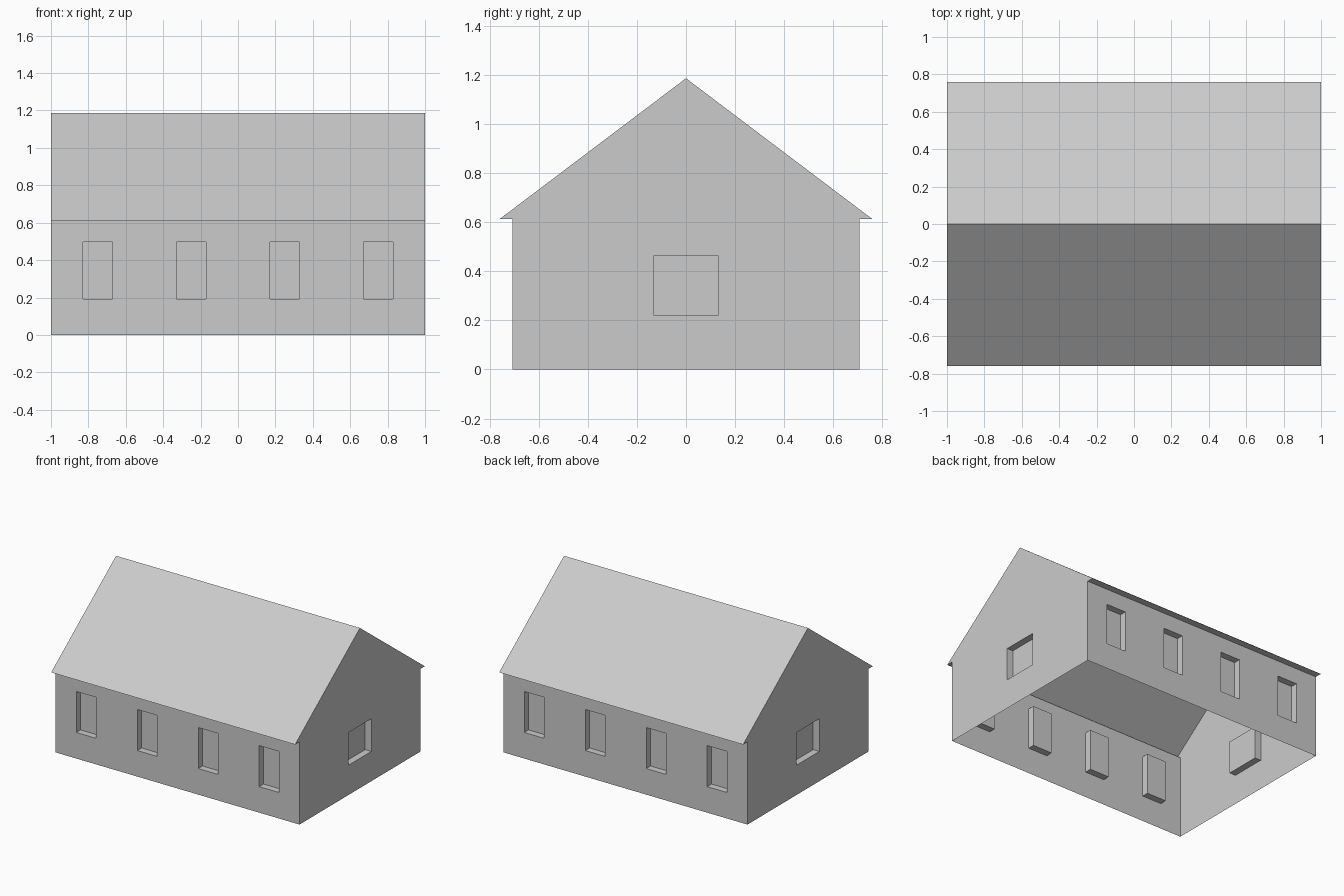
import bpy, bmesh

if "Cube" in bpy.data.objects:
    bpy.data.objects.remove(bpy.data.objects["Cube"])

HALF_LEN, WALL_Y, EAVE_Y, EAVE_Z, RIDGE_Z = 1.0, 0.708, 0.76, 0.613, 1.187
DEPTH = 0.05  # window recess


def add_object(name, bm):
    bmesh.ops.recalc_face_normals(bm, faces=bm.faces)
    mesh = bpy.data.meshes.new(name)
    bm.to_mesh(mesh)
    bm.free()
    obj = bpy.data.objects.new(name, mesh)
    bpy.context.collection.objects.link(obj)
    return obj


def add_box(bm, centre, size):
    verts = bmesh.ops.create_cube(bm, size=1)["verts"]
    bmesh.ops.scale(bm, verts=verts, vec=size)
    bmesh.ops.translate(bm, verts=verts, vec=centre)


# House body: gable profile with eaves, extruded along x
half = [(WALL_Y, 0), (WALL_Y, EAVE_Z), (EAVE_Y, EAVE_Z)]
profile = half + [(0, RIDGE_Z)] + [(-y, z) for y, z in reversed(half)]
bm = bmesh.new()
end = bm.faces.new([bm.verts.new((-HALF_LEN, y, z)) for y, z in profile])
ext = bmesh.ops.extrude_face_region(bm, geom=[end], use_keep_orig=True)
bmesh.ops.translate(bm, vec=(2 * HALF_LEN, 0, 0),
                    verts=[g for g in ext["geom"] if isinstance(g, bmesh.types.BMVert)])
house = add_object("house_shell", bm)

# Window cutters: four on each long wall, one on each gable
bm = bmesh.new()
for side in (-1, 1):
    for x in (-0.75, -0.25, 0.25, 0.75):
        add_box(bm, (x, side * WALL_Y, 0.345), (0.16, 2 * DEPTH, 0.304))
    add_box(bm, (side * HALF_LEN, 0, 0.342), (2 * DEPTH, 0.266, 0.242))
cutter = add_object("window_cutter", bm)
cutter.hide_render = True

# Sink the windows into the walls
mod = house.modifiers.new("windows", "BOOLEAN")
mod.operation = "DIFFERENCE"
mod.solver = "EXACT"
mod.object = cutter
bpy.context.view_layer.objects.active = house
bpy.ops.object.modifier_apply(modifier=mod.name)
bpy.data.objects.remove(cutter)

# Open underside: remove the floor, leaving a thin shell
bm = bmesh.new()
bm.from_mesh(house.data)
floor = [f for f in bm.faces if all(abs(v.co.z) < 1e-4 for v in f.verts)]
bmesh.ops.delete(bm, geom=floor, context="FACES")
bm.to_mesh(house.data)
bm.free()
